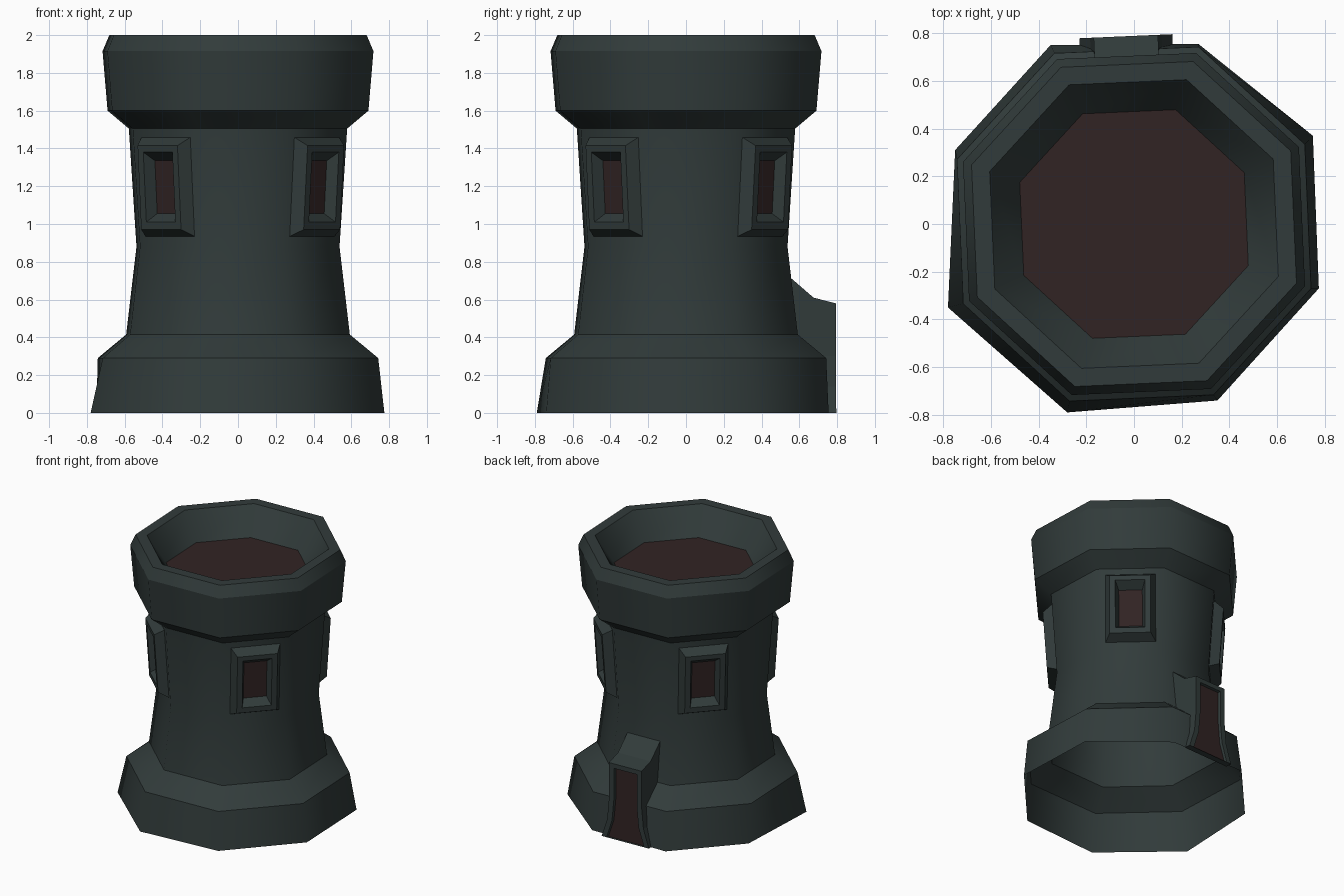
import bpy, bmesh, math
from mathutils import Vector

if "Cube" in bpy.data.objects:
    bpy.data.objects.remove(bpy.data.objects["Cube"])


def material(name, rgb):
    m = bpy.data.materials.new(name)
    m.diffuse_color = (*rgb, 1)
    m.use_nodes = True
    m.node_tree.nodes["Principled BSDF"].inputs["Base Color"].default_value = m.diffuse_color
    return m


STONE = material("dark_stone", (0.031, 0.044, 0.043))
WOOD = material("dark_red_brown", (0.031, 0.017, 0.017))


def shell(name, loops, smooth=False, soft_rings=()):
    """Bridge successive closed loops and cap the last one in the second colour."""
    bm = bmesh.new()
    rings = [[bm.verts.new(p) for p in loop] for loop in loops]
    for a, b in zip(rings, rings[1:]):
        for i in range(len(a)):
            j = (i + 1) % len(a)
            bm.faces.new((a[i], a[j], b[j], b[i])).smooth = smooth
    bm.faces.new(rings[-1]).material_index = 1
    bm.edges.ensure_lookup_table()
    if smooth:  # horizontal rings stay crisp, upright edges are soft
        for k, ring in enumerate(rings):
            if k in soft_rings:
                continue
            for i in range(len(ring)):
                e = bm.edges.get((ring[i], ring[(i + 1) % len(ring)]))
                if e:
                    e.smooth = False
    me = bpy.data.meshes.new(name)
    bm.to_mesh(me)
    bm.free()
    me.materials.append(STONE)
    me.materials.append(WOOD)
    ob = bpy.data.objects.new(name, me)
    bpy.context.collection.objects.link(ob)
    return ob


def octagon(r, z):
    return [(r * math.cos(math.radians(25 + 45 * k)),
             r * math.sin(math.radians(25 + 45 * k)), z) for k in range(8)]


def on_side(angle, pts):
    """Place (sideways, outward, up) points on the tower side facing angle."""
    a = math.radians(angle)
    n = Vector((math.cos(a), math.sin(a), 0))
    t = Vector((-math.sin(a), math.cos(a), 0))
    return [n * d + t * u + Vector((0, 0, z)) for u, d, z in pts]


# tower: slightly uneven foot, then rings up the outside and down into the top
foot = [(0.75, 0.37), (0.27, 0.755), (-0.35, 0.75), (-0.75, 0.31),
        (-0.78, -0.35), (-0.28, -0.79), (0.35, -0.74), (0.775, -0.27)]
profile = [(0.79, 0.29), (0.63, 0.415), (0.572, 0.88), (0.615, 1.505),
           (0.735, 1.6), (0.763, 1.915), (0.725, 2.0), (0.644, 2.0), (0.51, 1.8)]
shell("tower", [[(x, y, 0) for x, y in foot]] + [octagon(r, z) for r, z in profile],
      smooth=True, soft_rings=(3,))


# windows: bevelled frame with a recessed pane, leaning with the wall
def frame_loop(w, z0, z1, out):
    return [(u, 0.5285 + (z - 0.88) * 0.064 + out, z)
            for u, z in ((-w, z0), (w, z0), (w, z1), (-w, z1))]


for k, angle in enumerate((47.5, 137.5, 227.5, 317.5)):
    steps = [(0.18, 0.93, 1.465, -0.01), (0.143, 0.97, 1.415, 0.068),
             (0.104, 1.01, 1.38, 0.068), (0.082, 1.055, 1.335, 0.004)]
    shell(f"window_{k + 1}", [on_side(angle, frame_loop(*s)) for s in steps])


# doorway: flared jambs, sloping hood and recessed door leaf
def door_loop(depths, top, inset=0.0):
    half = [(0.195, 0), (0.15, 0.14), (0.135, 0.3), (0.135, top)]
    right = [(w - inset, d, z) for (w, z), d in zip(half, depths)]
    return right + [(-u, d, z) for u, d, z in reversed(right)]


door = [door_loop((0.74, 0.73, 0.56, 0.52), 0.74),
        door_loop((0.765, 0.755, 0.67, 0.67), 0.61),
        door_loop((0.788,) * 4, 0.58),
        door_loop((0.788,) * 4, 0.545, 0.04),
        door_loop((0.77,) * 4, 0.54, 0.045)]
shell("doorway", [on_side(92.5, loop) for loop in door])
